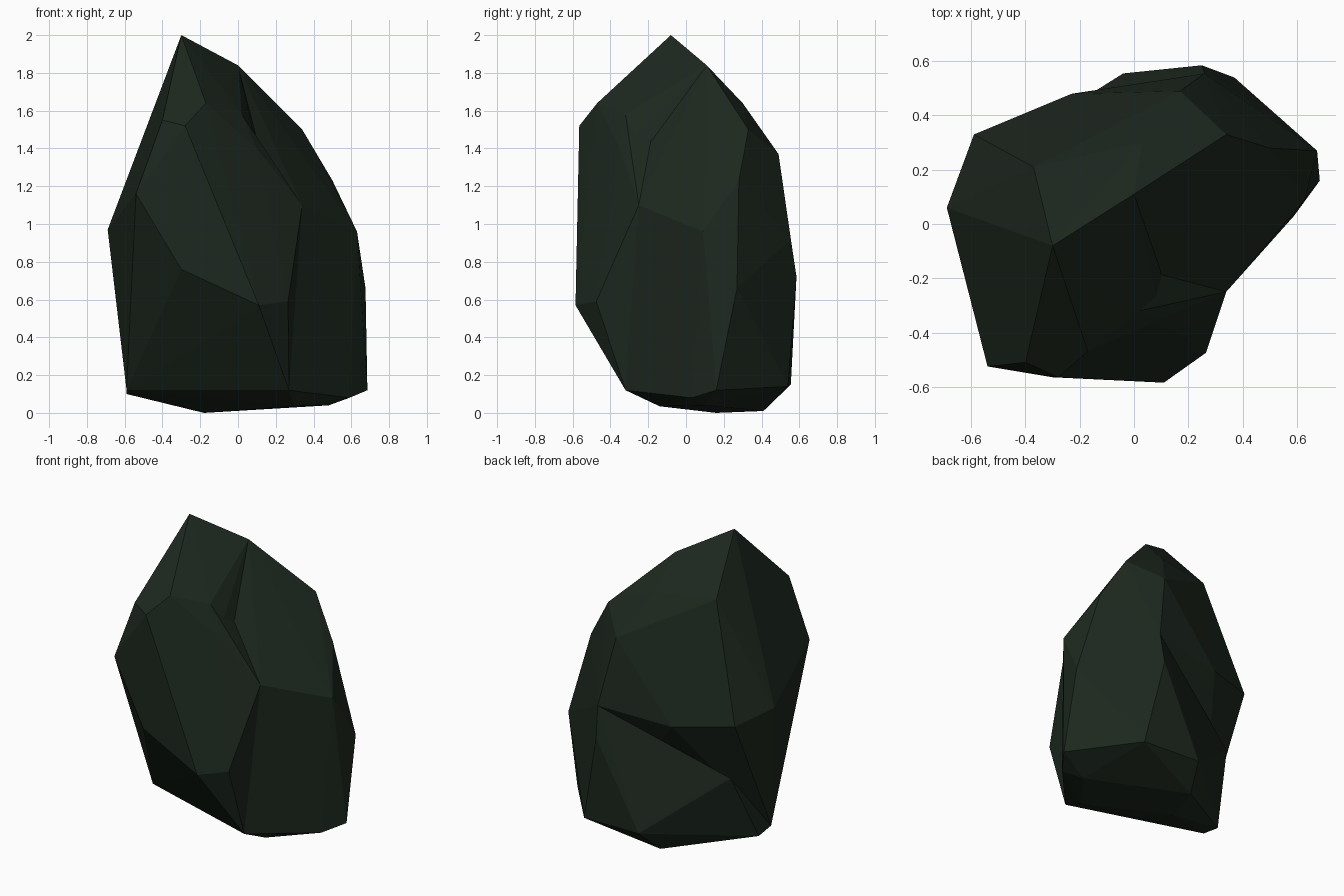
import bpy
import bmesh

cube = bpy.data.objects.get("Cube")
if cube:
    bpy.data.objects.remove(cube, do_unlink=True)

# Dark mossy stone colour
stone = bpy.data.materials.new("dark green stone")
stone.use_nodes = True
colour = (.012, .021, .013, 1)
stone.diffuse_color = colour
shader = next(n for n in stone.node_tree.nodes if n.type == "BSDF_PRINCIPLED")
shader.inputs["Base Color"].default_value = colour
shader.inputs["Roughness"].default_value = .9

# Named corners of the rock, grouped by region
peak = (-.3, -.08, 2)
ridge = (0, .11, 1.84)
shoulder = (.34, .33, 1.5)
brow_right = (-.17, -.47, 1.64)
brow_front = (-.28, -.565, 1.52)
brow_left = (-.4, -.51, 1.55)
chest_left = (-.54, -.525, 1.16)
belly_left = (-.3, -.565, .76)
belly_mid = (.11, -.585, .57)
belly_right = (.265, -.475, .59)
elbow = (.34, -.25, 1.1)
flank = [(.5, .28, 1.23), (.63, .09, .96), (.675, .27, .66)]
side_left = (-.69, .06, .97)

# Crease between the front lobe and the right slab
crease_top = (.02, -.32, 1.58)
crease_low = (.1, -.35, 1.4)
crease_inner = (.1, -.16, 1.45)

crown = [(-.37, .21, 1.66), (.03, .3, 1.64), (.17, .49, 1.37)]
overhang = [(-.59, .33, .92), (-.23, .48, .88)]
back_bulge = (.26, .555, .92)

foot_left = (-.59, -.05, .12)
foot_front = (.27, -.32, .12)
foot_right = (.685, .16, .12)
sole = [(.59, .03, .08), (.3, -.14, .035), (.48, .1, .04)]

ledge = [(-.25, .28, .55), (-.51, .26, .53)]
back_foot = [(-.04, .555, .15), (.37, .54, .14), (.25, .585, .72)]
back_sole = [(-.59, .08, .1), (-.18, .16, 0), (-.1, .41, .01)]

front = [brow_right, brow_front, brow_left, chest_left,
         belly_left, belly_mid, belly_right]
feet = [foot_left, foot_front, foot_right] + sole


def faceted_block(name, corners):
    """Wrap the corners in a flat-faced convex block."""
    bm = bmesh.new()
    for corner in corners:
        bm.verts.new(corner)
    hull = bmesh.ops.convex_hull(bm, input=bm.verts)
    loose = {v for v in hull["geom_interior"] + hull["geom_unused"]
             if isinstance(v, bmesh.types.BMVert)}
    bmesh.ops.delete(bm, geom=list(loose), context="VERTS")
    bmesh.ops.recalc_face_normals(bm, faces=bm.faces)
    mesh = bpy.data.meshes.new(name)
    bm.to_mesh(mesh)
    bm.free()
    mesh.materials.append(stone)
    block = bpy.data.objects.new(name, mesh)
    bpy.context.collection.objects.link(block)
    return block


# Main slab, with its underside cut back above the rear ledge
rock = faceted_block("rock", [peak, ridge, shoulder, side_left, elbow, back_bulge]
                     + flank + crown + overhang + feet)

blocks = [
    # Front lobe standing proud of the right slab
    faceted_block("front_lobe", [peak, side_left, elbow, crease_top, crease_low,
                                 foot_left, foot_front] + front),
    # Brow that falls steeply into the crease
    faceted_block("brow", [peak, ridge, brow_right,
                           crease_top, crease_low, crease_inner]),
    # Rear base that juts out below the overhang
    faceted_block("rear_base", [back_bulge, flank[-1]]
                  + feet + ledge + back_foot + back_sole),
]

# Weld the blocks into a single stone
for block in blocks:
    weld = rock.modifiers.new("weld", "BOOLEAN")
    weld.operation = "UNION"
    weld.solver = "EXACT"
    weld.object = block
bpy.context.view_layer.update()
graph = bpy.context.evaluated_depsgraph_get()
welded = bpy.data.meshes.new_from_object(rock.evaluated_get(graph))
rock.modifiers.clear()
rock.data = welded
for block in blocks:
    bpy.data.objects.remove(block, do_unlink=True)
for face in rock.data.polygons:
    face.use_smooth = False
